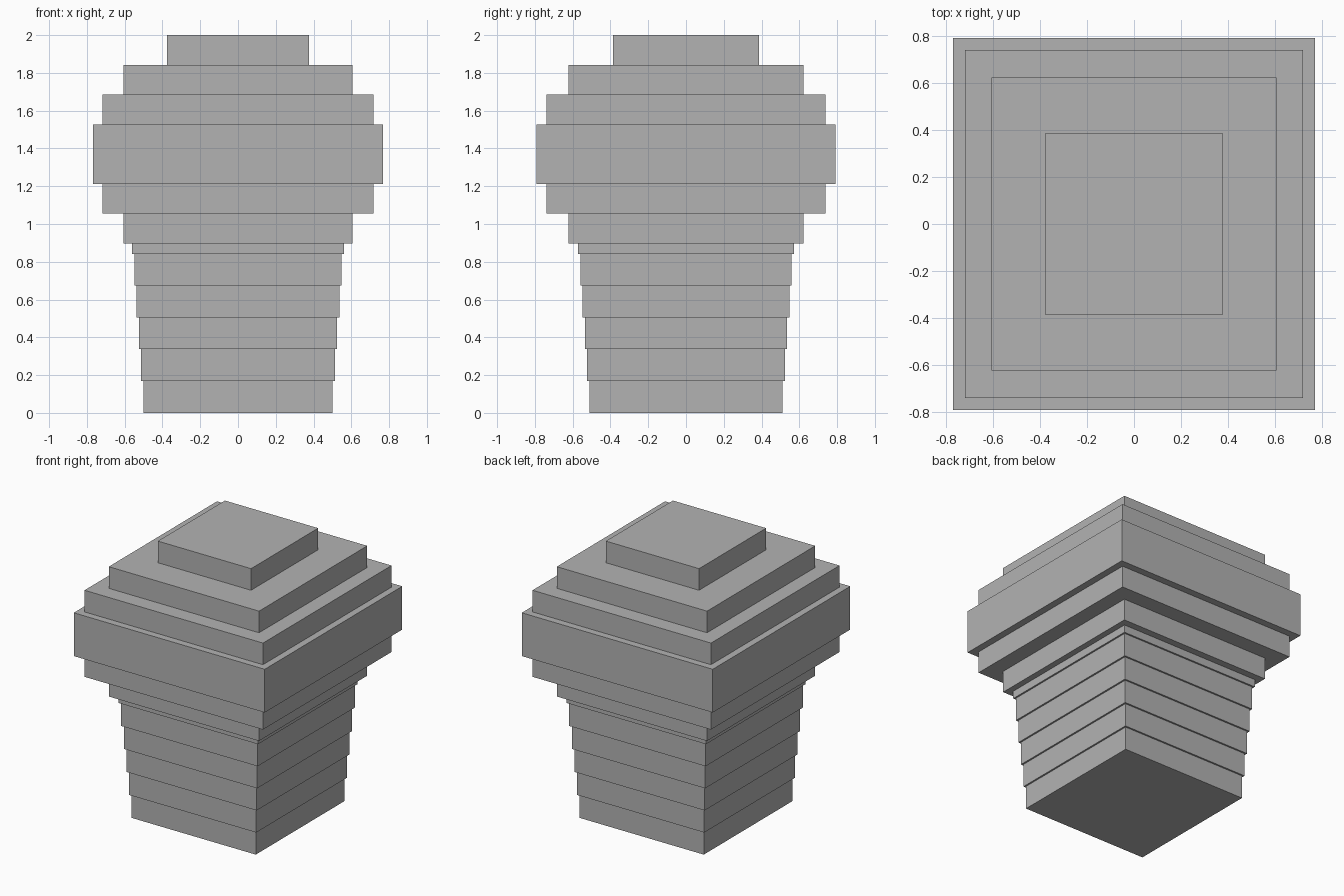
import bpy, math

if "Cube" in bpy.data.objects:
    bpy.data.objects.remove(bpy.data.objects["Cube"])

# One plain grey for the whole model
grey = bpy.data.materials.new("plain grey")
grey.diffuse_color = (0.45, 0.45, 0.45, 1)
grey.use_nodes = True
grey.node_tree.nodes["Principled BSDF"].inputs["Base Color"].default_value = grey.diffuse_color


def slab(name, half_x, half_y, z0, z1):
    bpy.ops.mesh.primitive_cube_add(size=1, location=(0, 0, (z0 + z1) / 2))
    ob = bpy.context.object
    ob.name = name
    ob.scale = (2 * half_x, 2 * half_y, z1 - z0)
    bpy.ops.object.transform_apply(location=False, rotation=False, scale=True)
    ob.data.materials.append(grey)


# Tapered cup: six slabs widening upward, the last one reaching into the dome
CUP_LAYERS, CUP_STEP = 6, 0.1685
for i in range(CUP_LAYERS):
    slab(f"cup_layer_{i + 1}", 0.501 + 0.012 * i, 0.511 + 0.012 * i,
         CUP_STEP * i, CUP_STEP * (i + 1))

# Stepped ellipsoid dome: slab widths follow a circle
DOME_LAYERS, DOME_MID, DOME_R = 8, 1.37, 0.63
step = 2 * DOME_R / DOME_LAYERS
for i in range(DOME_LAYERS):
    t = (i + 0.5) * 2 / DOME_LAYERS - 1
    ring = math.sqrt(1 - t * t)
    z0 = DOME_MID - DOME_R + step * i
    slab(f"dome_layer_{i + 1}", 0.775 * ring, 0.797 * ring, z0, z0 + step)
